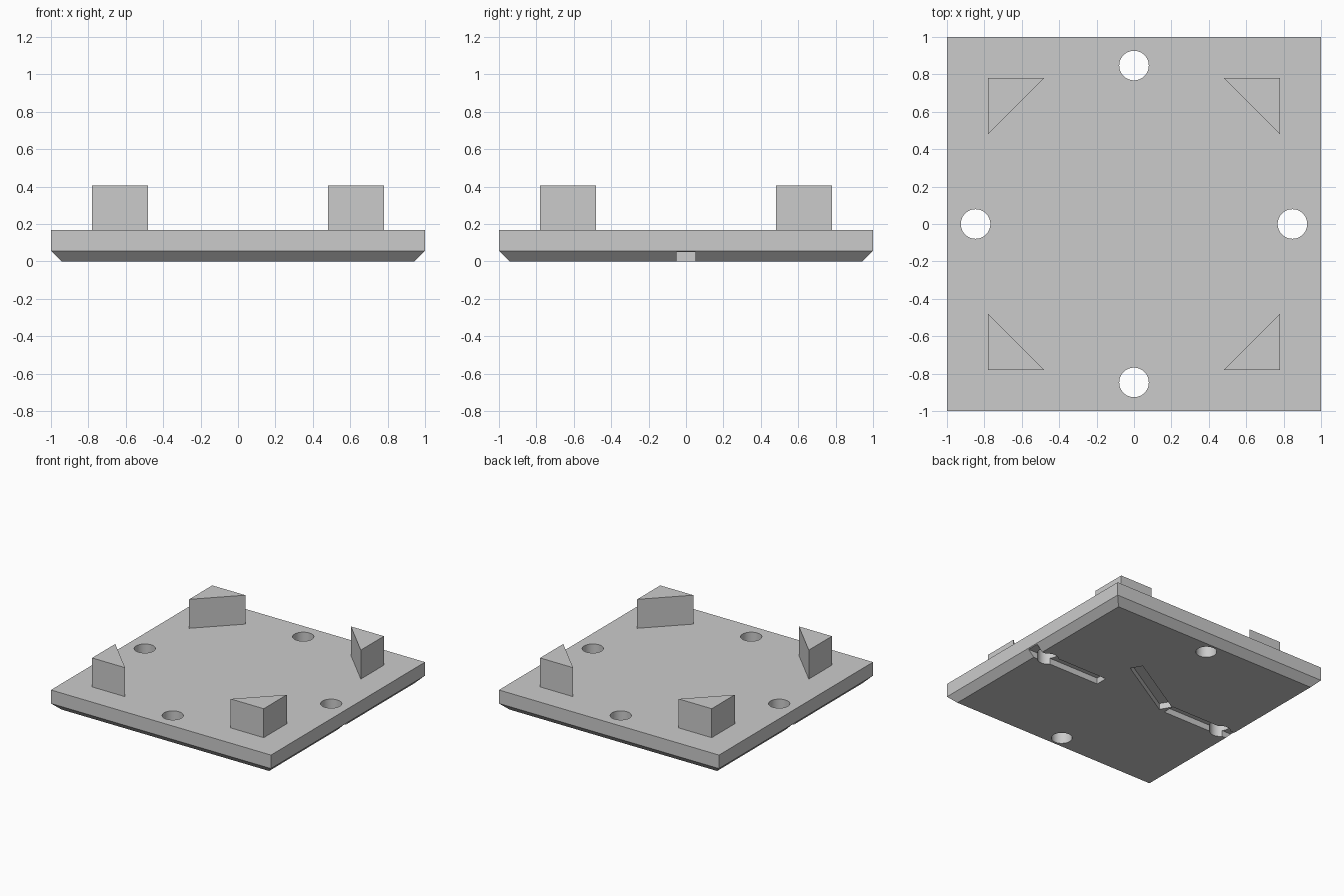
import bpy, bmesh, math
from mathutils import Matrix, Vector

default = bpy.data.objects.get("Cube")
if default:
    bpy.data.objects.remove(default, do_unlink=True)

GREY = (0.6, 0.6, 0.6, 1)
grey = bpy.data.materials.new("light grey")
grey.use_nodes = True
grey.diffuse_color = GREY
grey.node_tree.nodes["Principled BSDF"].inputs["Base Color"].default_value = GREY


def finish(name, bm):
    bmesh.ops.recalc_face_normals(bm, faces=bm.faces)
    mesh = bpy.data.meshes.new(name)
    bm.to_mesh(mesh)
    bm.free()
    mesh.materials.append(grey)
    obj = bpy.data.objects.new(name, mesh)
    bpy.context.collection.objects.link(obj)
    return obj


def prism(name, outline, z0, z1):
    bm = bmesh.new()
    base = bm.faces.new([bm.verts.new((x, y, z0)) for x, y in outline])
    top = bmesh.ops.extrude_face_region(bm, geom=[base], use_keep_orig=True)
    verts = [g for g in top["geom"] if isinstance(g, bmesh.types.BMVert)]
    bmesh.ops.translate(bm, verts=verts, vec=(0, 0, z1 - z0))
    return finish(name, bm)


def bar(name, start, end, width, depth):
    # Straight cutter between two points on the underside
    a, b = Vector(start), Vector(end)
    d = (b - a).normalized() * width / 2
    side = Vector((-d.y, d.x))
    return prism(name, [a + side, a - side, b - side, b + side], -0.1, depth)


def cut(target, cutter):
    mod = target.modifiers.new("cut", "BOOLEAN")
    mod.operation = "DIFFERENCE"
    mod.solver = "EXACT"
    mod.object = cutter
    bpy.ops.object.select_all(action="DESELECT")
    bpy.context.view_layer.objects.active = target
    target.select_set(True)
    bpy.ops.object.modifier_apply(modifier=mod.name)
    bpy.data.objects.remove(cutter, do_unlink=True)


# Square plate with a chamfered lower edge
square = [(-1, -1), (1, -1), (1, 1), (-1, 1)]
plate = prism("base_plate", square, 0, 0.167)
bm = bmesh.new()
bm.from_mesh(plate.data)
lower = [e for e in bm.edges if all(v.co.z < 0.01 for v in e.verts)]
bmesh.ops.bevel(bm, geom=lower, offset=0.056, offset_type="OFFSET", segments=1, affect="EDGES")
bm.to_mesh(plate.data)
bm.free()

# Grooves under the plate: two straight leads and a slanted arm
DEPTH, WIDTH = 0.05, 0.1
cut(plate, bar("lead_cutter", (0.32, 0), (1.2, 0), WIDTH, DEPTH))
cut(plate, bar("lead_cutter", (-1.2, 0), (-0.34, 0), WIDTH, DEPTH))
cut(plate, bar("arm_cutter", (-0.31, 0), (0.255, 0.333), WIDTH, DEPTH))

# Four round through holes
for i in range(4):
    a = i * math.pi / 2
    bm = bmesh.new()
    bmesh.ops.create_cone(bm, cap_ends=True, segments=64, radius1=0.079, radius2=0.079, depth=1,
                          matrix=Matrix.Translation((0.847 * math.cos(a), 0.847 * math.sin(a), 0)))
    cut(plate, finish("hole_cutter", bm))

bpy.ops.object.shade_smooth_by_angle(angle=math.radians(30))

# Triangular corner posts
for sx, side in ((1, "left"), (-1, "right")):
    for sy, end in ((-1, "front"), (1, "back")):
        prism(f"{end}_{side}_post",
              [(sx * x, sy * y) for x, y in ((0.78, 0.78), (0.48, 0.78), (0.78, 0.48))],
              0.167, 0.405)
